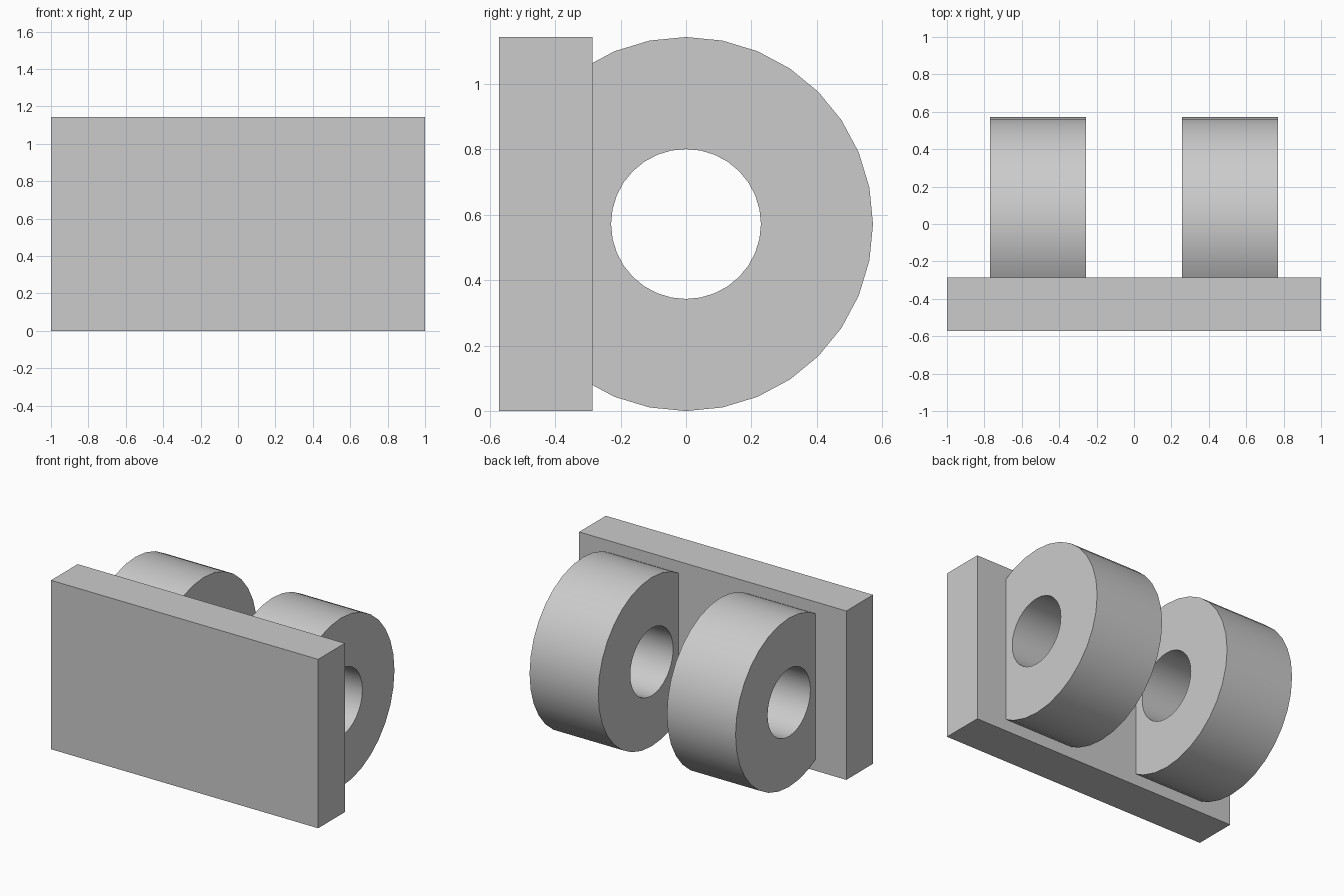
import bpy, bmesh
from math import radians, tau
from mathutils import Matrix, Vector

cube = bpy.data.objects.get("Cube")
if cube:
    bpy.data.objects.remove(cube, do_unlink=True)

HEIGHT = 8 / 7            # plate height and ring diameter
RADIUS = HEIGHT / 2
BORE = 0.229
JOIN_Y = -RADIUS / 2      # plane where the rings meet the plate

grey = bpy.data.materials.new("plain grey")
grey.use_nodes = True
colour = (0.6, 0.6, 0.6, 1)
grey.diffuse_color = colour
grey.node_tree.nodes["Principled BSDF"].inputs["Base Color"].default_value = colour


def add_object(name, bm):
    bmesh.ops.recalc_face_normals(bm, faces=bm.faces)
    mesh = bpy.data.meshes.new(name)
    bm.to_mesh(mesh)
    bm.free()
    mesh.materials.append(grey)
    obj = bpy.data.objects.new(name, mesh)
    bpy.context.collection.objects.link(obj)
    return obj


# Flat rectangular plate
bm = bmesh.new()
bmesh.ops.create_cube(bm, size=1, matrix=Matrix.Translation(
    (0, (JOIN_Y - RADIUS) / 2, RADIUS)) @ Matrix.Diagonal((2, RADIUS + JOIN_Y, HEIGHT, 1)))
add_object("mounting_plate", bm)


# Thick bored lug, trimmed flat where it meets the plate
def add_lug(name, x_min, x_max):
    bm = bmesh.new()
    centre = Vector((0, 0, RADIUS))
    corners = [(x_min, BORE), (x_max, BORE), (x_max, RADIUS), (x_min, RADIUS)]
    verts = [bm.verts.new((x, r, RADIUS)) for x, r in corners]
    edges = [bm.edges.new((verts[i], verts[i - 1])) for i in range(4)]
    bmesh.ops.spin(bm, geom=verts + edges, cent=centre, axis=(1, 0, 0),
                   angle=tau, steps=32, use_merge=True)
    bmesh.ops.remove_doubles(bm, verts=bm.verts, dist=0.0001)
    cut = bmesh.ops.bisect_plane(
        bm, geom=bm.verts[:] + bm.edges[:] + bm.faces[:],
        plane_co=(0, JOIN_Y, 0), plane_no=(0, -1, 0), clear_outer=True)
    rim = [e for e in cut["geom_cut"] if isinstance(e, bmesh.types.BMEdge)]
    bmesh.ops.holes_fill(bm, edges=rim, sides=0)
    obj = add_object(name, bm)
    bpy.ops.object.select_all(action="DESELECT")
    obj.select_set(True)
    bpy.context.view_layer.objects.active = obj
    bpy.ops.object.shade_smooth_by_angle(angle=radians(30))


add_lug("left_lug", 0.257, 0.771)
add_lug("right_lug", -0.771, -0.257)
